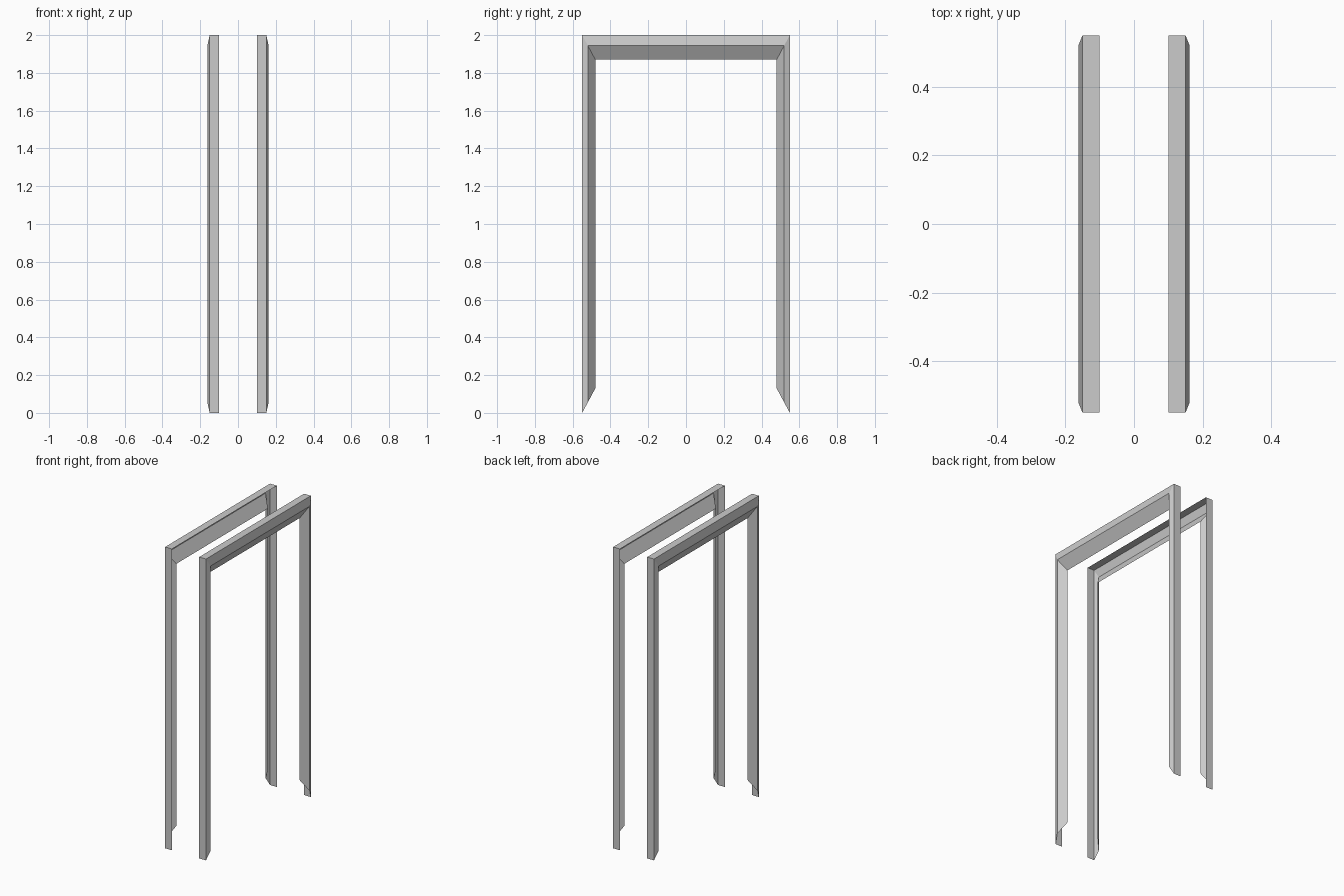
import bpy, bmesh

if "Cube" in bpy.data.objects:
    bpy.data.objects.remove(bpy.data.objects["Cube"])

# Open moulding cross-section: (x distance from centre, y half-width, inset from top/bottom)
PROFILE = [(0.10, 0.55, 0.0), (0.15, 0.55, 0.0), (0.162, 0.52, 0.055), (0.117, 0.48, 0.13)]
# Corners the moulding runs through: (side, is_top)
CORNERS = [(-1, False), (-1, True), (1, True), (1, False)]


def door_trim(name, side):
    """Mitred three-sided door surround on one side of the wall."""
    bm = bmesh.new()
    rings = [[bm.verts.new((side * x, s * y, 2 - inset if top else inset))
              for x, y, inset in PROFILE] for s, top in CORNERS]
    for a, b in zip(rings, rings[1:]):
        for i in range(len(PROFILE) - 1):
            quad = [a[i], a[i + 1], b[i + 1], b[i]]
            # keep normals facing outward on both mirrored frames
            bm.faces.new(quad if side < 0 else quad[::-1])
    mesh = bpy.data.meshes.new(name)
    bm.to_mesh(mesh)
    bm.free()
    obj = bpy.data.objects.new(name, mesh)
    bpy.context.collection.objects.link(obj)


# Matching trims for the two faces of the wall
door_trim("left_door_trim", -1)
door_trim("right_door_trim", 1)
